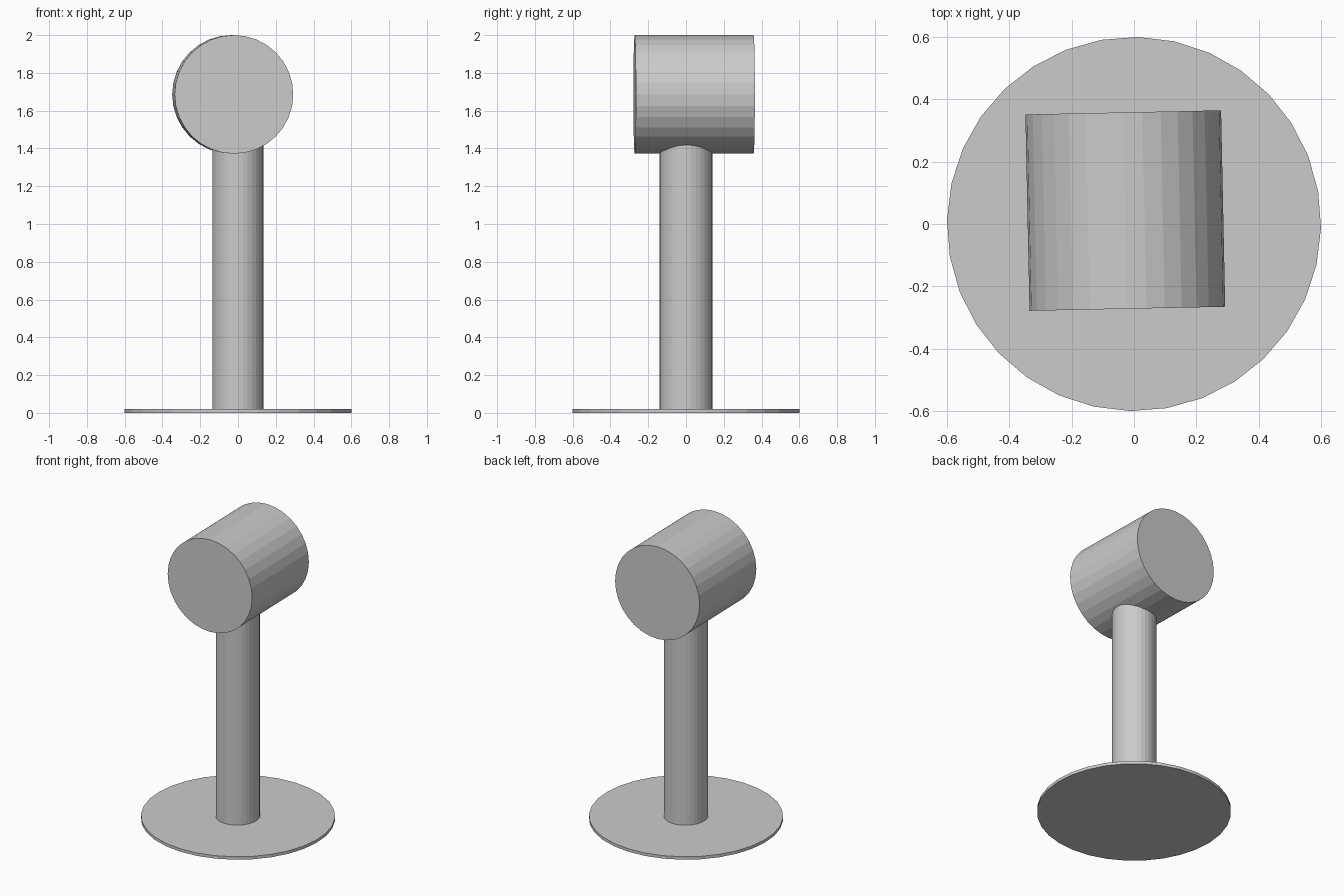
import bpy
from math import radians

cube = bpy.data.objects.get("Cube")
if cube:
    bpy.data.objects.remove(cube, do_unlink=True)

grey = bpy.data.materials.new("light grey")
grey.use_nodes = True
colour = (0.6, 0.6, 0.6, 1)
grey.diffuse_color = colour
grey.node_tree.nodes["Principled BSDF"].inputs["Base Color"].default_value = colour


def cylinder(name, radius, depth, location, rotation):
    """Add a flat-shaded 32-sided cylinder."""
    bpy.ops.mesh.primitive_cylinder_add(
        vertices=32, radius=radius, depth=depth, location=location,
        rotation=[radians(a) for a in rotation])
    obj = bpy.context.object
    obj.name = name
    obj.data.materials.append(grey)
    return obj


# Thin round foot
cylinder("base_disc", 0.6, 0.02, (0, 0, 0.01), (0, 0, -1.2))

# Upright pole, slightly oval, its top buried in the head
pole = cylinder("pole", 0.14, 1.58, (-0.001, 0, 0.81), (0, 0, 0))
pole.scale.x = 0.965

# Horizontal drum, turned slightly and set back from the pole
cylinder("head_drum", 0.314, 0.63, (-0.028, 0.043, 1.686), (90, 0, 1.2))
